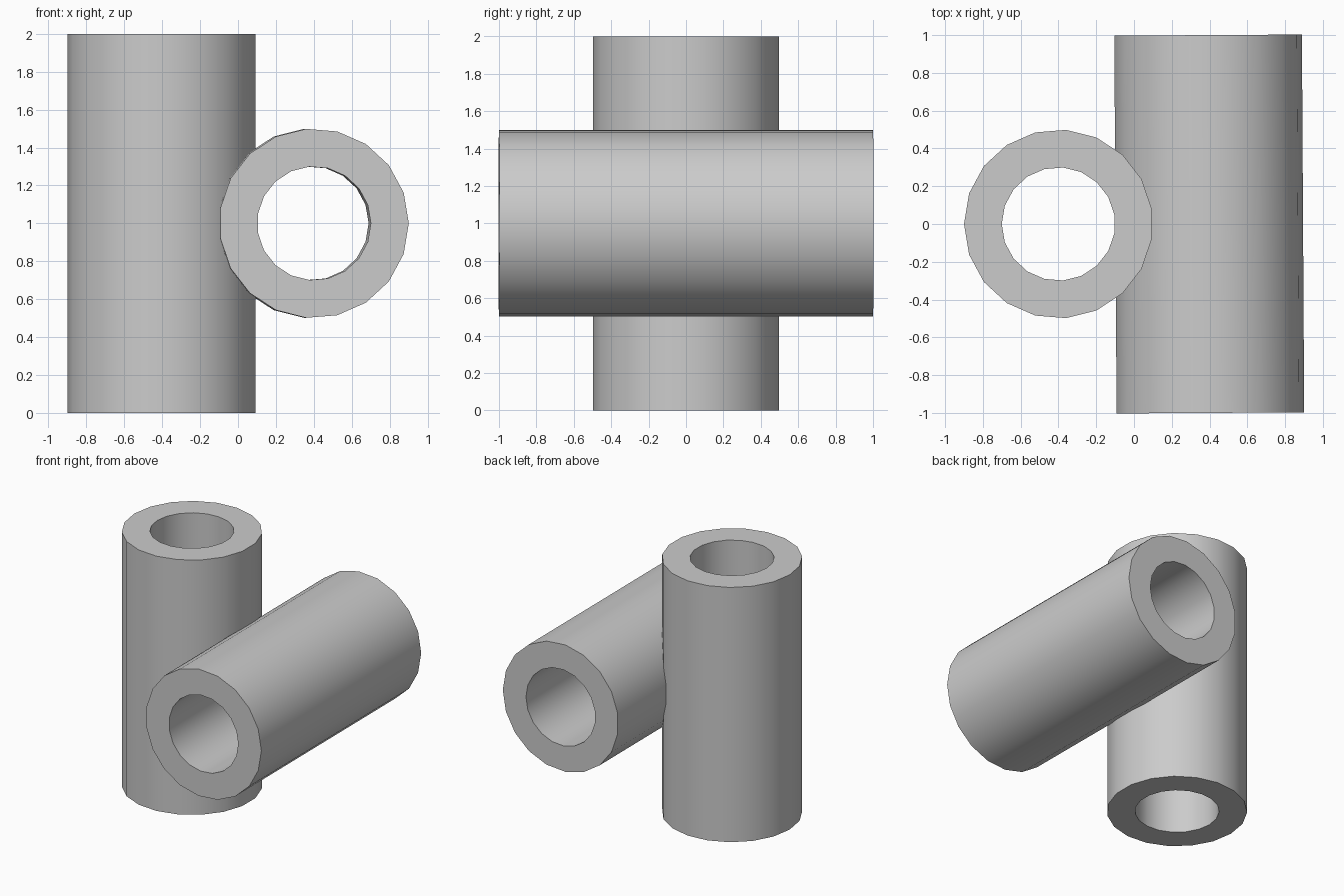
import bpy, bmesh, math
from mathutils import Matrix

default_cube = bpy.data.objects.get("Cube")
if default_cube:
    bpy.data.objects.remove(default_cube, do_unlink=True)

SIDES = 19
OUTER, INNER, LENGTH = 0.5, 0.3, 2.0

grey = bpy.data.materials.new("light grey")
grey.use_nodes = True
grey.diffuse_color = (0.6, 0.6, 0.6, 1)
grey.node_tree.nodes["Principled BSDF"].inputs["Base Color"].default_value = grey.diffuse_color


def tube(name, matrix):
    """Open pipe along local z, with flat ring ends."""
    bm = bmesh.new()
    half = LENGTH / 2
    # Spin a closed rectangular wall section around the axis
    section = [(INNER, -half), (OUTER, -half), (OUTER, half), (INNER, half)]
    verts = [bm.verts.new((r, 0, z)) for r, z in section]
    edges = [bm.edges.new((verts[i], verts[(i + 1) % 4])) for i in range(4)]
    bmesh.ops.spin(bm, geom=verts + edges, cent=(0, 0, 0), axis=(0, 0, 1),
                   angle=math.tau, steps=SIDES, use_merge=True)
    bmesh.ops.remove_doubles(bm, verts=bm.verts, dist=0.0001)
    bmesh.ops.recalc_face_normals(bm, faces=bm.faces)
    mesh = bpy.data.meshes.new(name)
    bm.to_mesh(mesh)
    bm.free()
    mesh.materials.append(grey)
    obj = bpy.data.objects.new(name, mesh)
    bpy.context.collection.objects.link(obj)
    obj.matrix_world = matrix
    bpy.ops.object.select_all(action="DESELECT")
    obj.select_set(True)
    bpy.context.view_layer.objects.active = obj
    bpy.ops.object.shade_smooth_by_angle(angle=math.radians(40))
    return obj


# Upright pipe
tube("upright_pipe", Matrix.Translation((-0.4, 0, 1)) @ Matrix.Rotation(math.pi, 4, "Z"))

# Lying pipe, running front to back with a very slight turn
tube("lying_pipe", Matrix.Translation((0.395, 0, 1))
     @ Matrix.Rotation(0.006, 4, "Z") @ Matrix.Rotation(math.pi / 2, 4, "X"))
